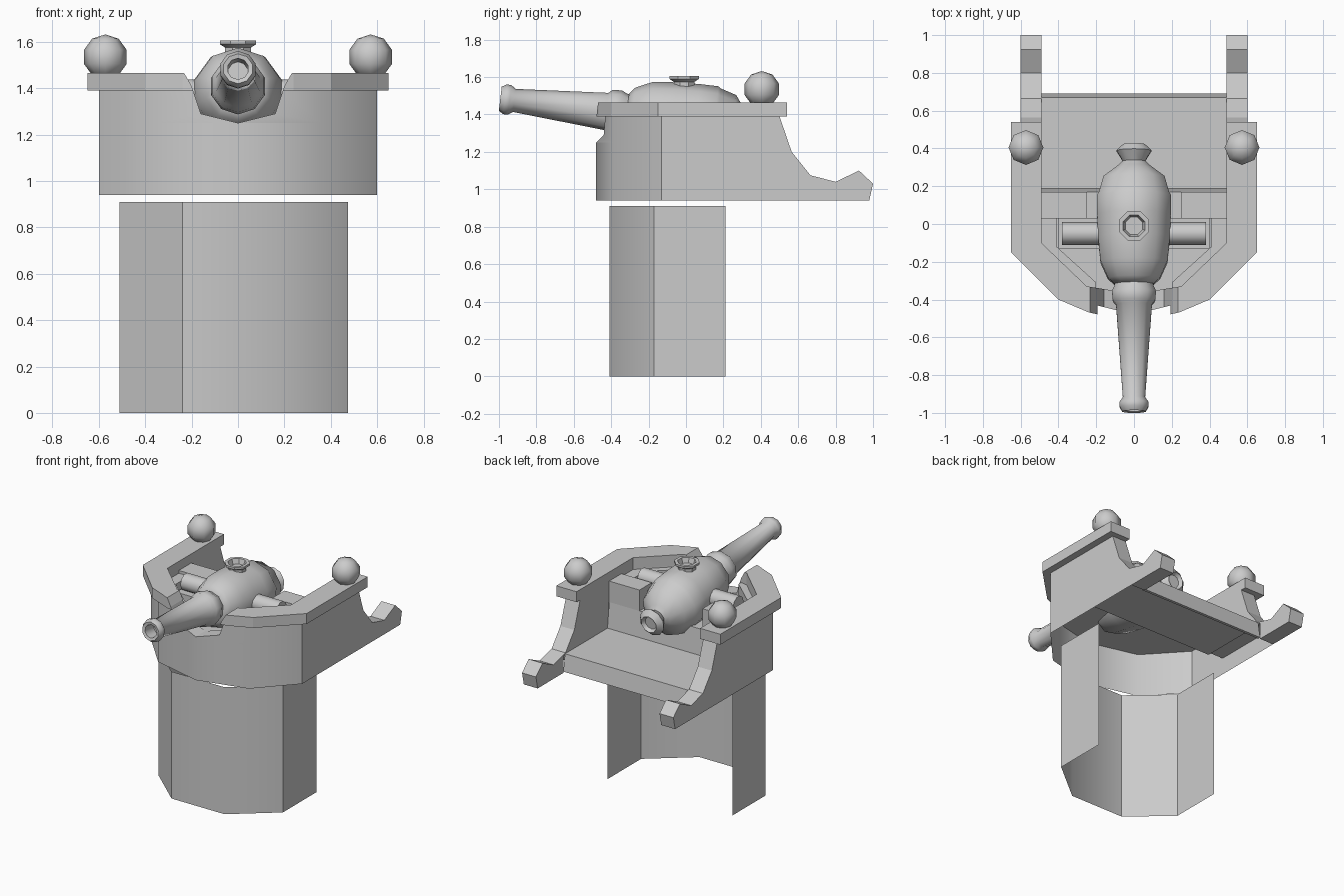
import bpy, bmesh, math
from mathutils import Matrix, Vector

if "Cube" in bpy.data.objects:
    bpy.data.objects.remove(bpy.data.objects["Cube"], do_unlink=True)

grey = bpy.data.materials.new("stone_grey")
grey.use_nodes = True
grey.diffuse_color = (0.6, 0.6, 0.6, 1)
grey.node_tree.nodes["Principled BSDF"].inputs["Base Color"].default_value = (0.6, 0.6, 0.6, 1)


def finish(name, bm, smooth=None, matrix=Matrix()):
    bmesh.ops.recalc_face_normals(bm, faces=bm.faces)
    mesh = bpy.data.meshes.new(name)
    bm.to_mesh(mesh)
    bm.free()
    mesh.transform(matrix)
    mesh.materials.append(grey)
    ob = bpy.data.objects.new(name, mesh)
    bpy.context.collection.objects.link(ob)
    if smooth:
        bpy.ops.object.select_all(action='DESELECT')
        ob.select_set(True)
        bpy.context.view_layer.objects.active = ob
        bpy.ops.object.shade_smooth_by_angle(angle=math.radians(smooth))
    return ob


def place(axis, p, d):
    """Put a 2D profile point at depth d along the given axis."""
    a, b = p
    return {"x": (d, a, b), "y": (a, d, b), "z": (a, b, d)}[axis]


def prism(name, pts, lo, hi, axis="z", smooth=None):
    bm = bmesh.new()
    bottom = [bm.verts.new(place(axis, p, lo)) for p in pts]
    top = [bm.verts.new(place(axis, p, hi)) for p in pts]
    bm.faces.new(bottom)
    bm.faces.new(top)
    for i in range(len(pts)):
        j = (i + 1) % len(pts)
        bm.faces.new((bottom[i], bottom[j], top[j], top[i]))
    return finish(name, bm, smooth)


def sheet(name, pts, d, axis="z"):
    bm = bmesh.new()
    bm.faces.new([bm.verts.new(place(axis, p, d)) for p in pts])
    return finish(name, bm)


def curtain(name, pts, lo, hi):
    """Open upright wall of no thickness along a path."""
    bm = bmesh.new()
    rows = [[bm.verts.new((x, y, z)) for x, y in pts] for z in (lo, hi)]
    for i in range(len(pts) - 1):
        bm.faces.new((rows[0][i], rows[0][i + 1], rows[1][i + 1], rows[1][i]))
    return finish(name, bm, 40)


def lathe(name, profile, sides, matrix, smooth=40):
    """Turn (distance, radius) pairs about local z."""
    bm = bmesh.new()
    rings = []
    for t, r in profile:
        rings.append([bm.verts.new((r * math.cos(a), r * math.sin(a), t))
                      for a in (math.tau * (k + 0.5) / sides for k in range(sides))])
    for r0, r1 in zip(rings, rings[1:]):
        for k in range(sides):
            n = (k + 1) % sides
            bm.faces.new((r0[k], r0[n], r1[n], r1[k]))
    bm.faces.new(rings[0])
    bm.faces.new(rings[-1])
    return finish(name, bm, smooth, matrix)


def flip(pts):
    return [(-x, y) for x, y in pts]


def both(pts):
    """Complete a half outline that starts at x = 0."""
    return flip(pts[:0:-1]) + pts


# Pedestal, open at the back
curtain("pedestal_shell", [(-.51, .2), (-.51, -.17), (-.24, -.41), (.18, -.41),
                           (.475, -.17), (.475, .21)], 0, .91)

# Hollow lower hull and its floors
outer = [(0, -.48), (.36, -.39), (.6, -.13)]
inner = [(0, -.37), (.25, -.33), (.49, -.1)]
curtain("front_hull", both(outer), .94, 1.25)
sheet("gun_platform", both(outer + [(.6, .17)]), 1.25)
prism("platform_riser", [(.17, 1.06), (.19, 1.06), (.17, 1.25)], -.49, .49, "x")
prism("rear_deck", [(.17, 1.05), (.67, 1.05), (.67, .95), (.69, .95), (.67, 1.07), (.17, 1.07)],
      -.49, .49, "x")

# Front wall and rail with the gun notch cut through
notch = both([(0, 1.25), (.16, 1.29), (.2, 1.41), (.235, 1.47), (.235, 1.6)])
cutter = prism("notch_cutter", notch, -.7, -.2, "y")
wall = prism("front_wall", both(outer) + both(inner)[::-1], 1.25, 1.39, smooth=35)
rail_out = [(0, -.52), (.24, -.468), (.4, -.4), (.65, -.15), (.65, .54)]
rail_in = [(0, -.37), (.25, -.33), (.49, -.1), (.49, .54)]
rail = prism("top_rail", both(rail_out) + both(rail_in)[::-1], 1.39, 1.465)
for ob in (wall, rail):
    mod = ob.modifiers.new("notch", 'BOOLEAN')
    mod.object = cutter
    mod.operation = 'DIFFERENCE'
    mod.solver = 'EXACT'
    bpy.context.view_layer.objects.active = ob
    bpy.ops.object.modifier_apply(modifier="notch")
bpy.data.objects.remove(cutter, do_unlink=True)

# Side walls, curved arms, gun bearings and finials
arm = [(-.13, 1.39), (.5, 1.39), (.565, 1.2), (.665, 1.075), (.8, 1.04), (.925, 1.1),
       (1, 1.03), (.98, .94), (.69, .94), (.69, 1.06), (.18, 1.06), (.18, 1.25), (-.13, 1.25)]
skirt = [(-.13, .94), (.69, .94), (.69, 1.06), (.18, 1.06), (.18, 1.25), (-.13, 1.25)]
block = [(.25, .03), (.49, .03), (.49, .17), (.25, .17)]
ledge = [(.49, .03), (.49, -.1), (.25, -.33), (.2, -.34), (.2, -.31), (.41, -.12), (.41, .03)]
bearing = [(.18, -.13), (.4, -.13), (.4, .03), (.18, .03)]
for side, s in (("left", 1), ("right", -1)):
    turn = flip if s < 0 else list
    prism(side + "_side_arm", arm, s * .49, s * .6, "x")
    sheet(side + "_skirt", skirt, s * .6, "x")
    prism(side + "_rear_block", turn(block), 1.25, 1.4)
    prism(side + "_ledge", turn(ledge), 1.25, 1.38)
    prism(side + "_bearing", turn(bearing), 1.25, 1.33)
    bm = bmesh.new()
    bmesh.ops.create_uvsphere(bm, u_segments=8, v_segments=5, radius=.097)
    finish(side + "_finial", bm, 60, Matrix.Translation((s * .572, .405, 1.535)))
    lathe(side + "_trunnion", [(.1, .06), (.38, .06)], 10,
          Matrix.Translation((0, -.05, 1.38)) @ Matrix.Rotation(s * math.pi / 2, 4, 'Y'))

# Gun, turned about an axis raised towards the muzzle
aim = Vector((0, -1, .12)).to_track_quat('Z', 'Y').to_matrix().to_4x4()
gun = Matrix.Translation((0, 0, 1.365)) @ aim
lathe("gun_barrel", [(.9, .042), (.995, .046), (1.0, .065), (.975, .08), (.95, .08), (.925, .062),
                     (.43, .1), (.41, .118), (.36, .122), (.33, .108), (.28, .1)], 10, gun)
lathe("gun_body", [(.32, .11), (.29, .145), (.2, .187), (.07, .2), (-.05, .205), (-.15, .205),
                   (-.165, .195), (-.25, .17), (-.31, .09), (-.335, .062), (-.39, .097),
                   (-.425, .06), (-.4, .045)], 10, gun, 45)

# Flared filler cap on top of the gun
lathe("filler_cap", [(1.53, .06), (1.575, .06), (1.59, .085), (1.605, .085), (1.605, .062),
                     (1.57, .05)], 8, Matrix.Translation((0, -.01, 0)))
